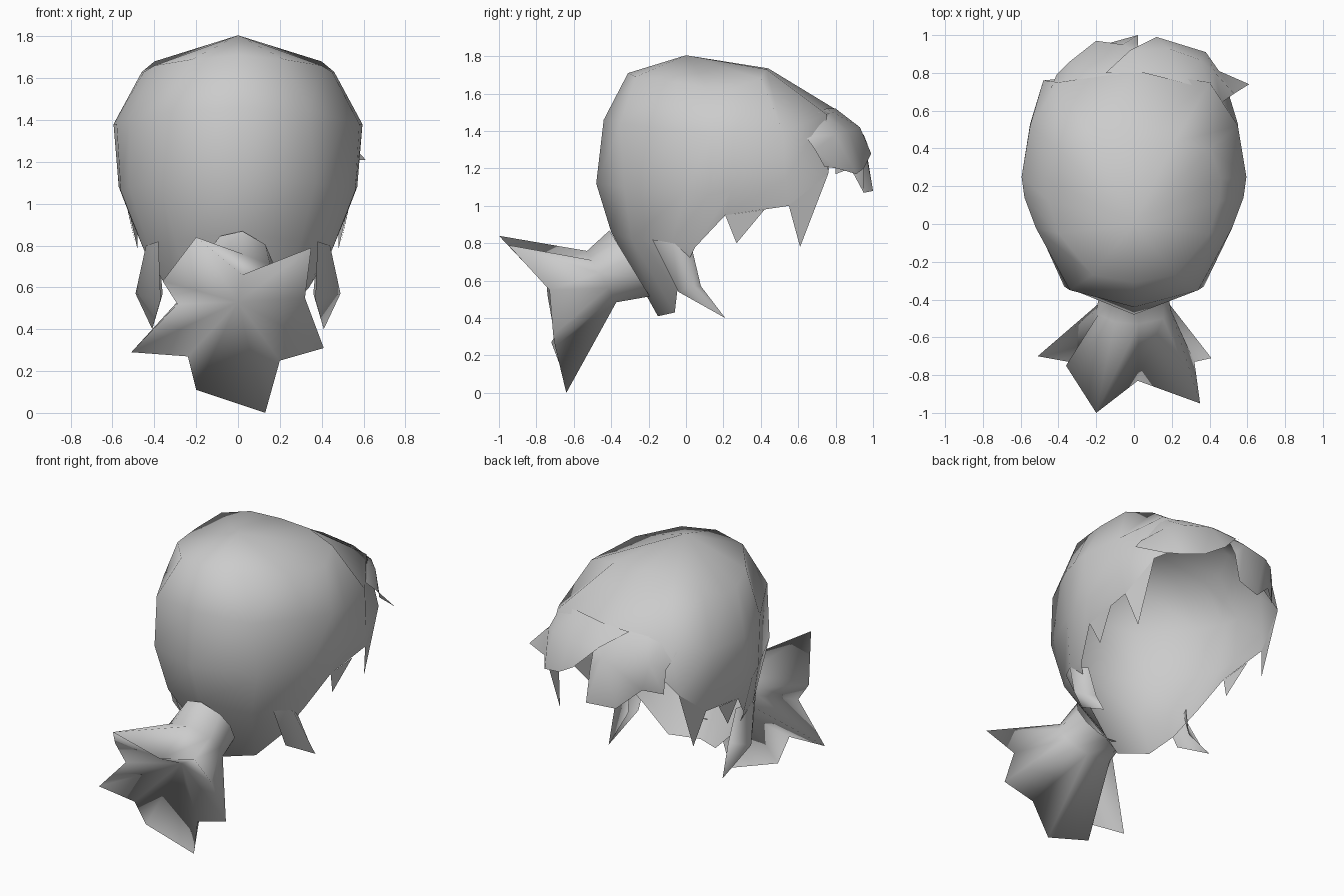
import bpy, bmesh, math
from mathutils import Vector


def make(name, verts, faces, mirror=False, angle=180):
    """Single open sheet, optionally mirrored in x, with faces turned inward."""
    bm = bmesh.new()
    for m in ((1, -1) if mirror else (1,)):
        vs = [bm.verts.new((v[0] * m, v[1], v[2])) for v in verts]
        for f in faces:
            bm.faces.new([vs[i] for i in (f[::-1] if m > 0 else f)])
    bmesh.ops.remove_doubles(bm, verts=bm.verts[:], dist=.002)
    me = bpy.data.meshes.new(name)
    bm.to_mesh(me)
    bm.free()
    ob = bpy.data.objects.new(name, me)
    bpy.context.collection.objects.link(ob)
    bpy.ops.object.select_all(action='DESELECT')
    ob.select_set(True)
    bpy.context.view_layer.objects.active = ob
    bpy.ops.object.shade_smooth_by_angle(angle=math.radians(angle))
    return ob


def strips(name, cols, apex=None, mirror=False):
    """Skin neighbouring columns of points; columns may differ in length."""
    verts, idx, faces = [], [], []
    for c in cols:
        idx.append(list(range(len(verts), len(verts) + len(c))))
        verts += c
    for a, b in zip(idx, idx[1:]):
        n = min(len(a), len(b))
        for i in range(n - 1):
            faces.append((a[i], a[i + 1], b[i + 1], b[i]))
        if len(a) > n:
            faces.append((a[n - 1], a[n], b[n - 1]))
        elif len(b) > n:
            faces.append((a[n - 1], b[n], b[n - 1]))
        if apex:
            faces.append((len(verts), a[0], b[0]))
    if apex:
        verts.append(apex)
    return make(name, verts, faces, mirror)


# Hair cap: half shell, meridians from nape round to forehead
strips("hair_cap", [
    [(0, -.31, 1.71), (0, -.44, 1.46), (0, -.48, 1.12), (0, -.40, .86), (0, -.15, .41)],
    [(.22, -.27, 1.69), (.34, -.35, 1.44), (.37, -.33, 1.10), (.30, -.29, .82), (.17, -.06, .43)],
    [(.40, -.05, 1.66), (.52, -.02, 1.40), (.52, 0, 1.08), (.43, -.08, .80), (.34, -.04, .60)],
    [(.45, .12, 1.63), (.58, .14, 1.38), (.56, .12, 1.06), (.45, .05, .78)],
    [(.46, .24, 1.63), (.595, .25, 1.38), (.57, .24, 1.08), (.52, .21, .95)],
    [(.40, .40, 1.68), (.55, .52, 1.39), (.55, .53, 1.14), (.53, .55, 1.0)],
    [(.21, .43, 1.73), (.40, .75, 1.49), (.48, .76, 1.17)],
    [(0, .44, 1.735), (0, .81, 1.51)],
], apex=(0, 0, 1.805), mirror=True)

# Pointed tips along the side edge
make("cheek_spikes", [(.53, .55, 1.0), (.48, .61, .78), (.48, .76, 1.17),
                      (.52, .21, .95), (.49, .27, .80), (.53, .42, .98)],
     [(0, 1, 2), (3, 4, 5)], mirror=True)

# Locks hanging behind the ears
strips("side_locks", [
    [(.38, -.18, .82), (.37, -.04, .54), (.41, .21, .40)],
    [(.44, -.07, .80), (.49, .03, .57), (.41, .21, .40)],
    [(.38, .03, .78), (.36, .08, .57), (.41, .21, .40)],
], mirror=True)

# Fringe swept to one side
strips("fringe_main", [
    [(-.15, .80, 1.51), (-.02, .92, 1.42), (.12, .99, 1.28)],
    [(.05, .80, 1.52), (.18, .93, 1.42), (.25, .95, 1.20)],
    [(.25, .75, 1.52), (.35, .87, 1.40), (.38, .91, 1.17)],
    [(.40, .71, 1.50), (.43, .80, 1.38), (.45, .81, 1.20)],
    [(.46, .64, 1.37), (.53, .69, 1.30), (.61, .74, 1.21)],
])
strips("fringe_side", [
    [(-.44, .72, 1.42), (-.41, .79, 1.33), (-.40, .80, 1.17)],
    [(-.36, .74, 1.49), (-.34, .86, 1.37), (-.30, .88, 1.20)],
    [(-.26, .77, 1.50), (-.20, .97, 1.33), (-.16, .95, 1.07)],
    [(-.12, .79, 1.51), (-.06, .95, 1.38), (.02, 1.0, 1.08)],
    [(.04, .80, 1.51), (.03, .90, 1.42), (.02, .96, 1.28)],
])

# Ponytail: flare from the tie to a ragged star-shaped rim, with a sunken end
rim = [(-.20, -1.0, .84), (.02, -.83, .66), (.35, -.95, .79), (.32, -.73, .55),
       (.41, -.71, .31), (.20, -.70, .25), (.13, -.64, 0), (-.20, -.66, .11),
       (-.24, -.72, .27), (-.51, -.70, .29), (-.29, -.74, .52), (-.36, -.75, .63)]
cols = []
for x, y, z in rim:
    a = math.atan2(z - .5, x)
    ring = lambda c, rx, up: Vector(c) + Vector((rx * math.cos(a), 0, 0)) + Vector(up) * math.sin(a)
    cols.append([ring((0, -.30, .69), .17, (0, -.11, .18)),
                 ring((0, -.45, .62), .20, (0, -.08, .14)), Vector((x, y, z)),
                 Vector((0, -.58, .53))])
strips("ponytail", cols + [cols[0]])
